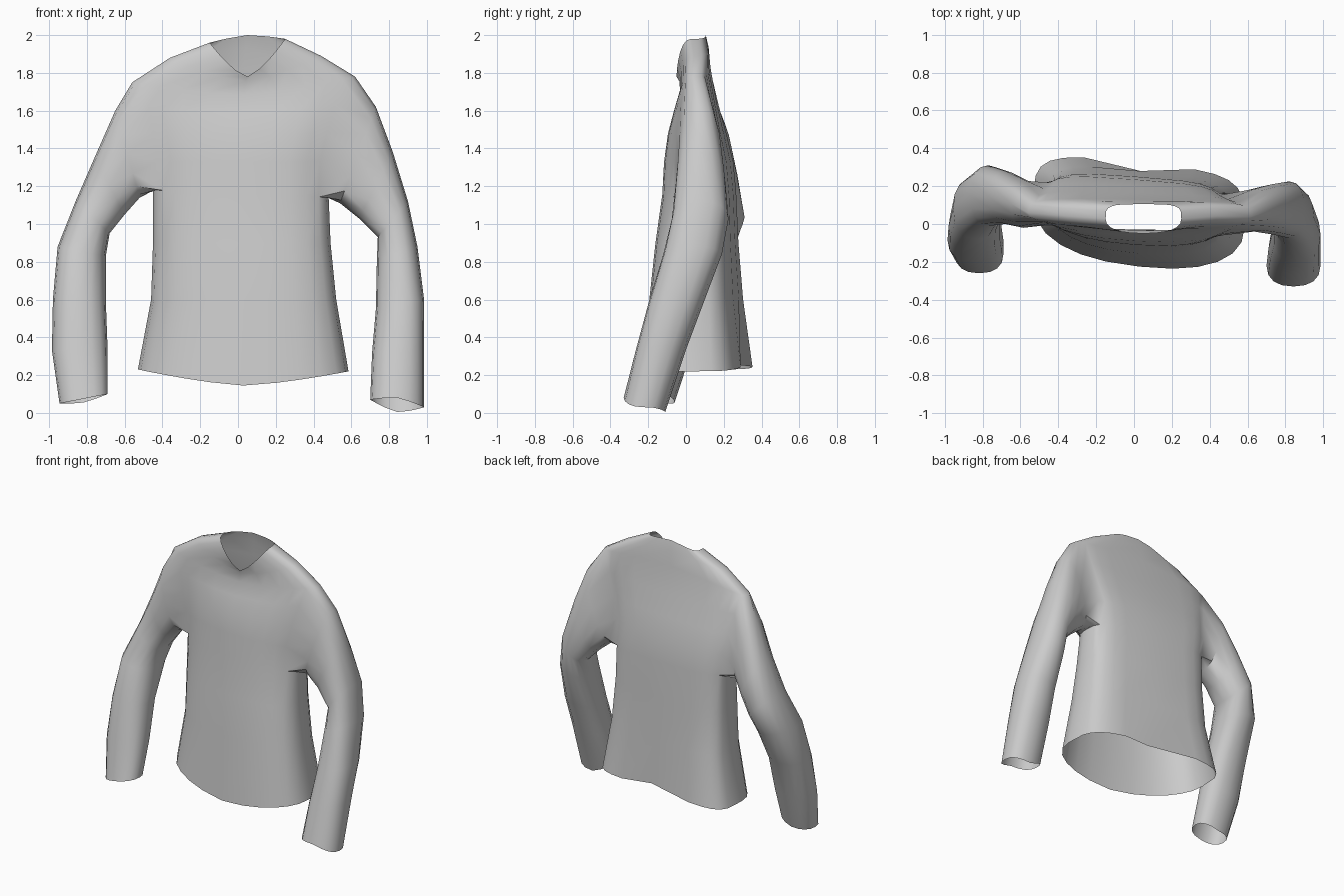
import bpy, bmesh, math

if "Cube" in bpy.data.objects:
    bpy.data.objects.remove(bpy.data.objects["Cube"])

cloth = bpy.data.materials.new("grey cloth")
cloth.use_nodes = True
GREY = (0.6, 0.6, 0.6, 1)
cloth.diffuse_color = GREY
cloth.node_tree.nodes["Principled BSDF"].inputs["Base Color"].default_value = GREY

bm = bmesh.new()


def ring(sides, back_power, a, b, front, back, twist=0, lift_front=0, lift_back=0):
    """Rounded loop from edge point a (x, z) to edge point b, between front and back y."""
    verts = []
    for i in range(sides):
        t = 2 * math.pi * i / sides
        c, s = math.cos(t), math.sin(t)
        power = back_power if s > 0 else 0.85
        u = math.copysign(abs(c) ** power, c)
        k = 0.5 + 0.5 * u
        y = (front + back) / 2 + (back - front) / 2 * math.copysign(abs(s) ** power, s)
        lift = (1 - abs(u) ** 1.4) * (lift_back if s > 0 else lift_front)
        verts.append(bm.verts.new((b[0] + (a[0] - b[0]) * k, y - twist * u,
                                   b[1] + (a[1] - b[1]) * k + lift)))
    return verts


def skin(lower, upper, skip=()):
    n = len(lower)
    for j in range(n):
        if j not in skip:
            k = (j + 1) % n
            bm.faces.new((lower[j], lower[k], upper[k], upper[j]))


# Torso from hem to collar: left edge, right edge, front y, back y, twist, front and back lift
N = 24
torso = [ring(N, 0.48, *r) for r in (
    ((.585, .22), (-.53, .23), -.225, .325, .06, -.08, .03),
    ((.52, .60), (-.46, .60), -.185, .28, .05),
    ((.49, .90), (-.45, .90), -.155, .26, .04),
    ((.48, 1.14), (-.45, 1.18), -.12, .25, .035),
    ((.49, 1.33), (-.48, 1.33), -.11, .235, .035),
    ((.53, 1.48), (-.51, 1.48), -.09, .2, .03),
    ((.58, 1.64), (-.54, 1.62), -.06, .165, .02, -.04),
    ((.62, 1.78), (-.56, 1.75), -.03, .13, .01, -.08, .06),
    ((.44, 1.89), (-.36, 1.88), -.035, .12, 0, -.13, .05),
    ((.25, 1.98), (-.15, 1.96), -.05, .105, 0, -.19, .03),
)]
LOW, HIGH = 3, 7
armholes = {N - 2, N - 1, 0, 1} | {N // 2 + d for d in (-2, -1, 0, 1)}
for i in range(len(torso) - 1):
    skin(torso[i], torso[i + 1], armholes if LOW <= i < HIGH else ())

# A fold in the middle of the back hem
fold = torso[0][N // 4]
fold.co.x += 0.07
fold.co.y -= 0.06


def sleeve(centre, step, rows):
    """Sew a sleeve onto the armhole centred on one torso column."""
    path = [(HIGH, 0), (HIGH, 1)] + [(r, 2) for r in range(HIGH, LOW - 1, -1)]
    path += [(LOW, 1), (LOW, 0), (LOW, -1)]
    path += [(r, -2) for r in range(LOW, HIGH + 1)] + [(HIGH, -1)]
    last = [torso[r][(centre + step * d) % N] for r, d in path]
    for row in rows:
        loop = ring(len(path), 0.85, *row)
        skin(last, loop)
        last = loop


# Sleeves from shoulder to cuff: outer edge, inner edge, front y, back y, twist, lifts
sleeve(0, 1, (
    ((.73, 1.62), (.54, 1.11), -.04, .185),
    ((.82, 1.38), (.64, 1.03), -.055, .21),
    ((.90, 1.12), (.74, .93), -.075, .225),
    ((.95, .88), (.735, .80), -.12, .19),
    ((.985, .60), (.73, .55), -.20, .09),
    ((.985, .35), (.71, .32), -.265, 0),
    ((.985, .03), (.70, .07), -.33, -.11, 0, .03, -.045),
))
sleeve(N // 2, -1, (
    ((-.65, 1.60), (-.52, 1.14), -.02, .235),
    ((-.76, 1.35), (-.60, 1.05), 0, .28),
    ((-.86, 1.12), (-.68, .95), -.01, .31),
    ((-.955, .88), (-.70, .83), -.08, .25),
    ((-.98, .60), (-.70, .60), -.15, .12),
    ((-.985, .33), (-.69, .33), -.20, .03),
    ((-.945, .05), (-.69, .10), -.26, -.06, 0, 0, -.02),
))

bmesh.ops.recalc_face_normals(bm, faces=bm.faces[:])
mesh = bpy.data.meshes.new("long_sleeved_top")
bm.to_mesh(mesh)
bm.free()
mesh.materials.append(cloth)
top = bpy.data.objects.new("long_sleeved_top", mesh)
bpy.context.collection.objects.link(top)
bpy.context.view_layer.objects.active = top
top.select_set(True)
bpy.ops.object.shade_smooth_by_angle(angle=math.radians(40))
